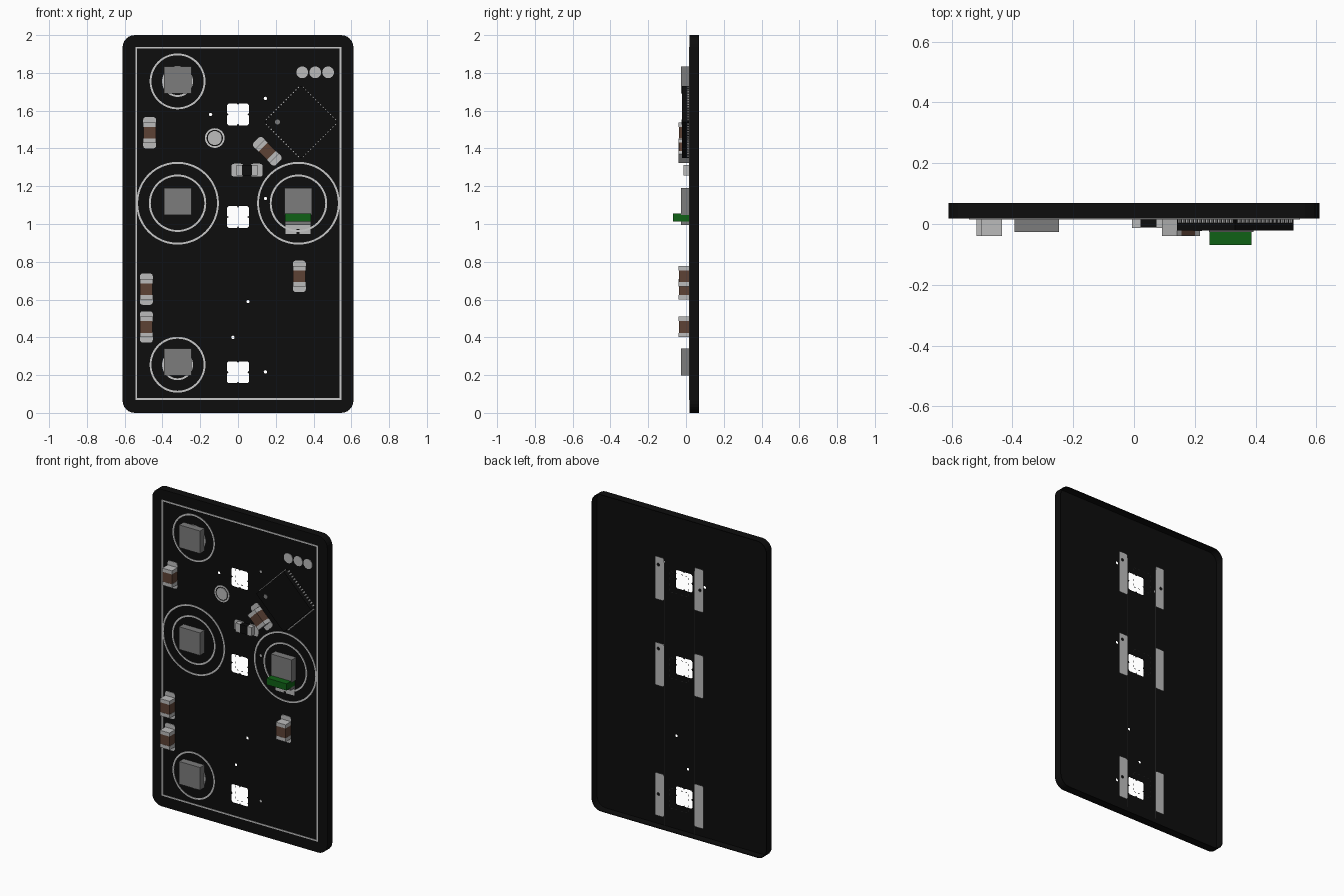
import bpy, math
from mathutils import Matrix

if "Cube" in bpy.data.objects:
    bpy.data.objects.remove(bpy.data.objects["Cube"], do_unlink=True)


def material(name, r, g, b):
    m = bpy.data.materials.new(name)
    m.use_nodes = True
    m.diffuse_color = (r, g, b, 1)
    m.node_tree.nodes["Principled BSDF"].inputs["Base Color"].default_value = (r, g, b, 1)
    return m


BLACK = material("board_black", 0.004, 0.004, 0.004)
INK = material("printed_light_grey", 0.58, 0.58, 0.58)
METAL = material("pad_silver", 0.5, 0.5, 0.5)
GREY = material("chip_grey", 0.2, 0.2, 0.2)
BROWN = material("ceramic_brown", 0.11, 0.055, 0.036)
GREEN = material("connector_green", 0.005, 0.12, 0.008)

FRONT, BACK = 0.018, 0.069   # the two board surfaces
INK_Y = FRONT - 0.003        # top of flat printed parts


# ---- outline helpers: lists of (x, z) points ----
def rect(w, h, cx=0, cz=0, r=0, seg=6):
    if r == 0:
        return [(cx + sx * w / 2, cz + sz * h / 2) for sx, sz in ((-1, -1), (1, -1), (1, 1), (-1, 1))]
    pts = []
    for k, (sx, sz) in enumerate(((1, 1), (-1, 1), (-1, -1), (1, -1))):
        for i in range(seg + 1):
            a = math.pi / 2 * (k + i / seg)
            pts.append((cx + sx * (w / 2 - r) + r * math.cos(a), cz + sz * (h / 2 - r) + r * math.sin(a)))
    return pts


def circle(r, cx=0, cz=0, n=48):
    return [(cx + r * math.cos(math.tau * i / n), cz + r * math.sin(math.tau * i / n)) for i in range(n)]


def window(cx, cz):
    side = [(0.058, -0.05), (0.058, -0.007), (0.05, 0), (0.058, 0.007), (0.058, 0.05)]
    pts = []
    for k in range(4):
        c, s = math.cos(k * math.pi / 2), math.sin(k * math.pi / 2)
        pts += [(cx + x * c - z * s, cz + x * s + z * c) for x, z in side]
    return pts


def turned(loop, cx, cz, angle):
    c, s = math.cos(angle), math.sin(angle)
    return [(cx + x * c - z * s, cz + x * s + z * c) for x, z in loop]


# Extrude filled outlines (inner loops become holes) from y0 to y1
def plate(name, loops, y0, y1, mat):
    cu = bpy.data.curves.new(name + "_outline", "CURVE")
    cu.dimensions = "2D"
    cu.fill_mode = "BOTH"
    cu.extrude = (y1 - y0) / 2
    for loop in loops:
        sp = cu.splines.new("POLY")
        sp.points.add(len(loop) - 1)
        for p, (x, z) in zip(sp.points, loop):
            p.co = (x, z, 0, 1)
        sp.use_cyclic_u = True
    tmp = bpy.data.objects.new(name + "_tmp", cu)
    bpy.context.collection.objects.link(tmp)
    dg = bpy.context.evaluated_depsgraph_get()
    me = bpy.data.meshes.new_from_object(tmp.evaluated_get(dg))
    bpy.data.objects.remove(tmp, do_unlink=True)
    bpy.data.curves.remove(cu)
    me.name = name
    me.transform(Matrix.Translation((0, (y0 + y1) / 2, 0)) @ Matrix.Rotation(math.pi / 2, 4, "X"))
    me.materials.clear()
    me.materials.append(mat)
    for f in me.polygons:
        f.use_smooth = False
        f.material_index = 0
    ob = bpy.data.objects.new(name, me)
    bpy.context.collection.objects.link(ob)
    return ob


def ring(name, cx, cz, r, w=0.01):
    plate(name, [circle(r, cx, cz), circle(r - w, cx, cz)], INK_Y, FRONT, INK)


# ---- board: pierced front skin and a rim, open behind ----
windows = [1.58, 1.037, 0.215]
vias = [(-0.145, 1.58), (0.145, 1.665), (0.145, 1.135), (0.053, 0.59), (-0.027, 0.4), (0.145, 0.217)]
edge = rect(1.222, 2, 0, 1, 0.065)
holes = [window(0, z) for z in windows] + [circle(0.009, x, z, 12) for x, z in vias]
plate("board_front", [edge] + holes, FRONT, FRONT + 0.002, BLACK)
plate("board_rim", [edge, rect(1.214, 1.992, 0, 1, 0.061)], FRONT, BACK, BLACK)

# ---- printed border and rings ----
plate("border_line", [rect(1.09, 1.868, 0.002, 1.003), rect(1.072, 1.85, 0.002, 1.003)], INK_Y, FRONT, INK)
for z in (1.755, 0.255):
    ring("switch_ring", -0.32, z, 0.148)
    ring("switch_inner_ring", -0.32, z, 0.082)
for x in (-0.32, 0.32):
    ring("large_ring", x, 1.11, 0.219)
    ring("large_inner_ring", x, 1.11, 0.152)
ring("test_point_ring", -0.123, 1.455, 0.052, 0.009)
plate("test_point", [circle(0.037, -0.123, 1.455)], INK_Y, FRONT, METAL)
for x in (0.34, 0.409, 0.477):
    plate("round_pad", [circle(0.031, x, 1.803)], INK_Y, FRONT, METAL)

# ---- square sensor chips ----
for x, z in ((-0.32, 1.762), (-0.32, 1.119), (0.32, 1.119), (-0.32, 0.269)):
    plate("sensor_chip", [rect(0.146, 0.143, x, z)], -0.026, FRONT, GREY)

# ---- controller chip turned on its corner, with pins ----
CX, CZ, QUARTER = 0.333, 1.54, math.pi / 4
plate("controller", [turned(rect(0.271, 0.271), CX, CZ, QUARTER)], -0.021, FRONT, BLACK)
plate("controller_mark", [circle(0.014, 0.209, 1.54, 8)], -0.023, -0.021, GREY)
for k in range(4):
    pins = [turned(rect(0.011, 0.009, 0.137, (i - 6.5) * 0.0185), CX, CZ, QUARTER * (2 * k + 1)) for i in range(14)]
    plate("controller_pins", pins, 0.004, FRONT, METAL)


# ---- two-ended parts: pads, end caps and a middle ----
def two_ended(name, cx, cz, angle, body, core, width, top, mat):
    for s in (-1, 1):
        plate(name + "_pad", [turned(rect(0.068, 0.066, 0, s * 0.05, 0.014, 3), cx, cz, angle)], INK_Y, FRONT, METAL)
        mid, length = (body + core) / 2, body - core
        plate(name + "_end", [turned(rect(width, length, 0, s * mid), cx, cz, angle)], top, FRONT, METAL)
    plate(name + "_middle", [turned(rect(width - 0.002, 2 * core), cx, cz, angle)], top + 0.001, FRONT, mat)


for x, z, a in ((-0.468, 1.483, 0), (-0.485, 0.655, 0), (-0.485, 0.455, 0),
                (0.325, 0.723, 0), (0.155, 1.385, QUARTER)):
    two_ended("capacitor", x, z, a, 0.054, 0.031, 0.068, -0.039, BROWN)
two_ended("resistor", 0.048, 1.285, math.pi / 2, 0.055, 0.026, 0.056, -0.013, BLACK)

# ---- green connector on its grey base ----
plate("connector_base", [rect(0.136, 0.055, 0.318, 1.023)], -0.026, FRONT, GREY)
plate("connector", [rect(0.138, 0.042, 0.318, 1.034)], -0.069, FRONT, GREEN)
for x in (0.281, 0.355):
    plate("connector_pad", [rect(0.06, 0.05, x, 0.972)], INK_Y, FRONT, METAL)
plate("connector_lead", [rect(0.05, 0.022, 0.318, 0.985)], INK_Y, FRONT, METAL)

# ---- rear pads with via holes, rear lines and dashed footprints ----
for z in windows:
    for x in (-0.138, 0.138):
        loops = [rect(0.062, 0.27, x, z, 0.008, 2)]
        loops += [circle(0.009, vx, vz, 12) for vx, vz in vias if abs(vx - x) < 0.02 and abs(vz - z) < 0.12]
        plate("rear_pad", loops, BACK - 0.002, BACK, METAL)
    dashes = []
    for k in range(4):
        dashes += [turned(rect(0.003, 0.012, 0.064, t), 0, z, k * math.pi / 2) for t in (-0.05, -0.02, 0.02, 0.05)]
    plate("rear_footprint", dashes, BACK - 0.001, BACK, GREY)
for x in (-0.105, 0.105):
    plate("rear_line", [rect(0.004, 1.66, x, 0.86)], BACK - 0.001, BACK, GREY)
